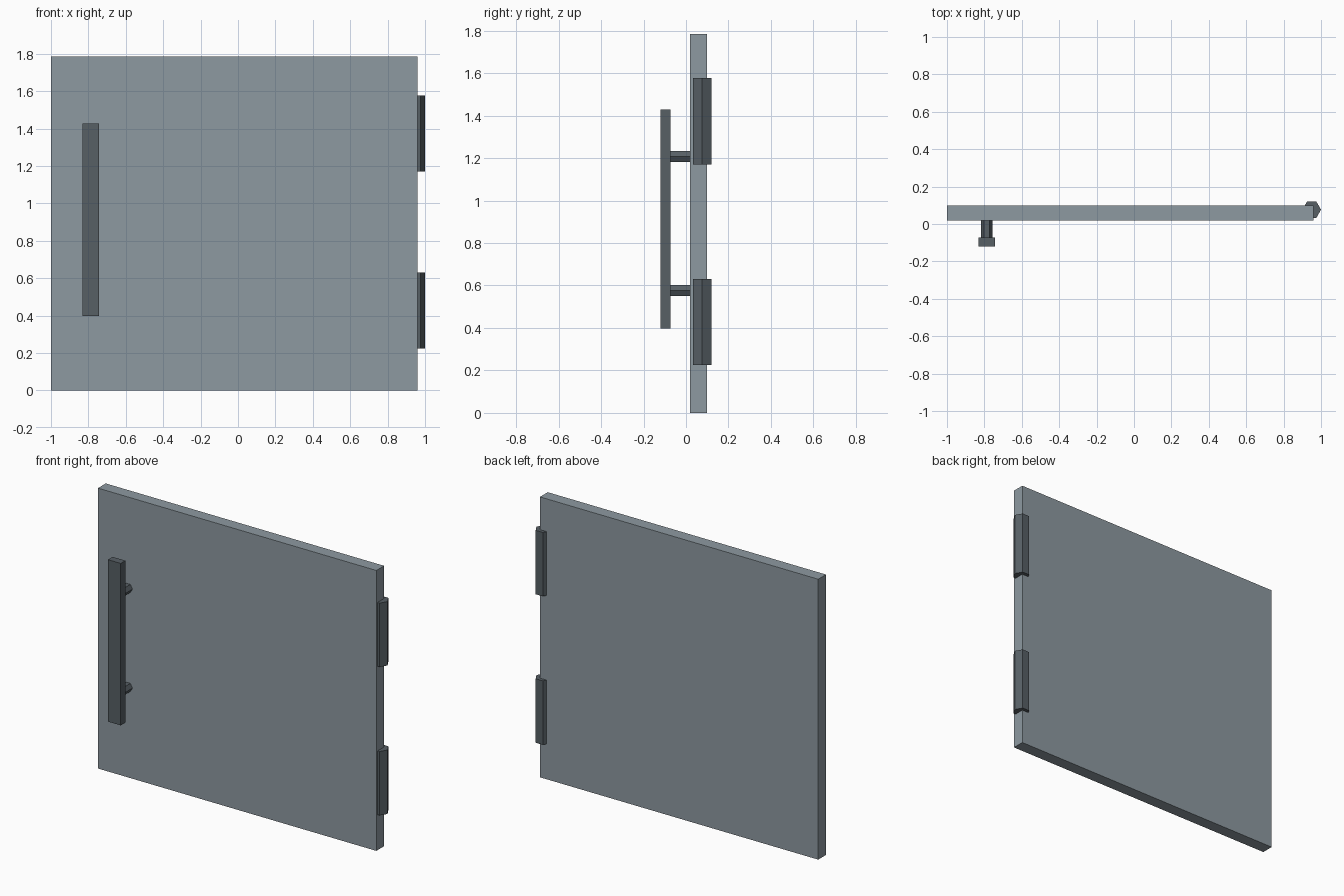
import bpy, math
from mathutils import Matrix

if "Cube" in bpy.data.objects:
    bpy.data.objects.remove(bpy.data.objects["Cube"])


def material(name, color):
    m = bpy.data.materials.new(name)
    m.diffuse_color = (*color, 1)
    m.use_nodes = True
    m.node_tree.nodes["Principled BSDF"].inputs["Base Color"].default_value = m.diffuse_color
    return m


panel_grey = material("panel blue grey", (0.27, 0.32, 0.355))
dark_metal = material("dark metal", (0.095, 0.115, 0.13))


def box(name, x, y, z, mat):
    """Box from (min, max) ranges."""
    bpy.ops.mesh.primitive_cube_add(size=1)
    o = bpy.context.object
    o.name = name
    o.data.transform(Matrix.Translation([(a + b) / 2 for a, b in (x, y, z)])
                     @ Matrix.Diagonal([b - a for a, b in (x, y, z)] + [1]))
    o.data.materials.append(mat)
    return o


def hex_bar(name, radius, length, centre, turn, mat):
    """Six-sided bar with corners pointing along x."""
    bpy.ops.mesh.primitive_cylinder_add(vertices=6, radius=radius, depth=length)
    o = bpy.context.object
    o.name = name
    o.data.transform(Matrix.Translation(centre) @ turn
                     @ Matrix.Rotation(math.pi / 6, 4, 'Z'))
    o.data.materials.append(mat)
    return o


# Door panel
box("door_panel", (-1, 0.96), (0.02, 0.098), (0, 1.785), panel_grey)

# Pull handle and its two standoffs
box("handle_bar", (-0.832, -0.742), (-0.12, -0.073), (0.397, 1.428), dark_metal)
lying = Matrix.Rotation(math.pi / 2, 4, 'X')
for label, z in (("lower", 0.577), ("upper", 1.207)):
    hex_bar(label + "_handle_post", 0.03, 0.095, (-0.787, -0.0265, z), lying, dark_metal)

# Hinge barrels on the right edge
for label, z in (("lower", 0.428), ("upper", 1.373)):
    hex_bar(label + "_hinge", 0.05, 0.407, (0.95, 0.0765, z), Matrix.Identity(4), dark_metal)
